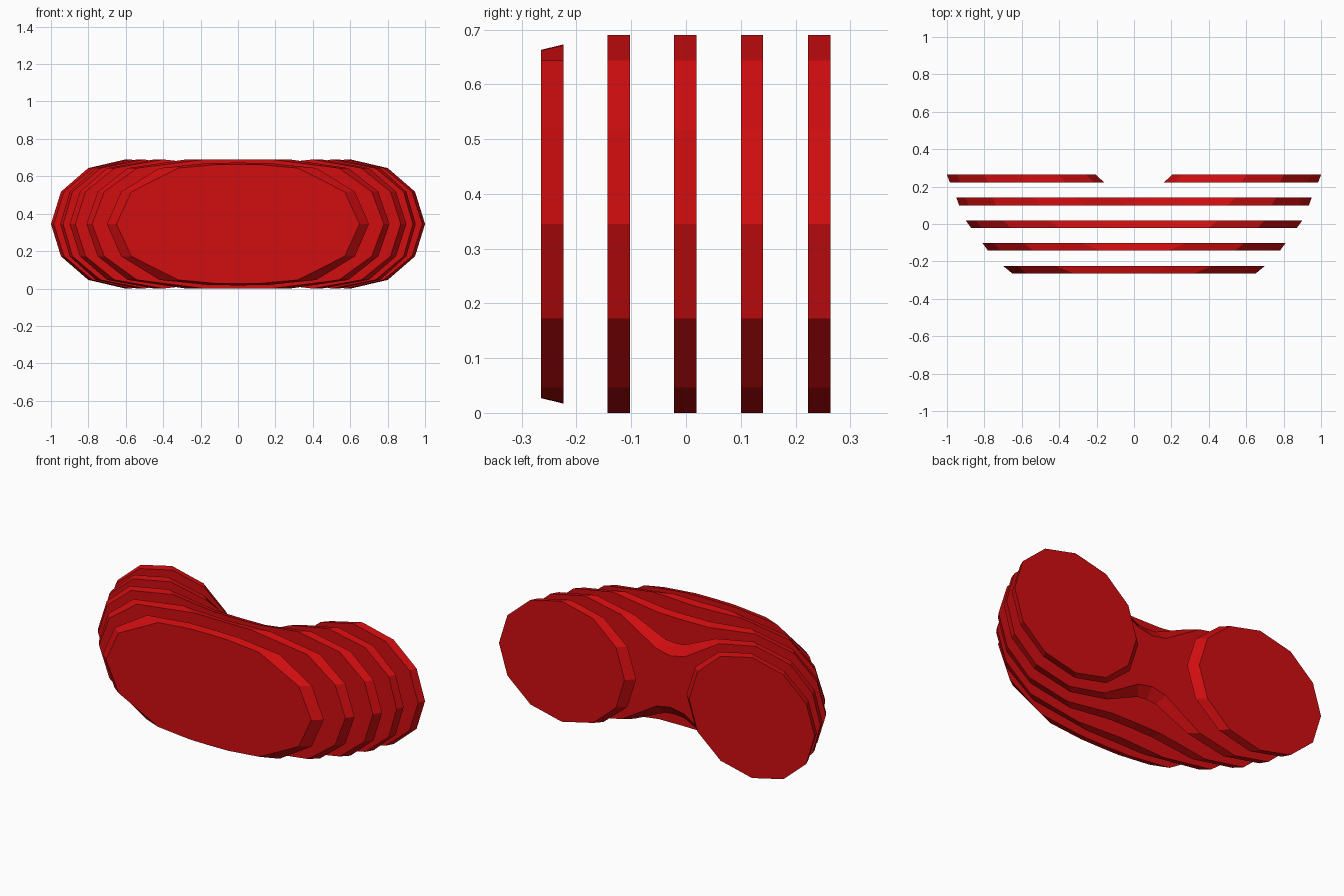
import bpy, bmesh, math

cube = bpy.data.objects.get("Cube")
if cube:
    bpy.data.objects.remove(cube, do_unlink=True)

MID = 0.345       # height of the tube axis, also the tube's half height
THICK = 0.041     # slice thickness
H1, H2 = MID * math.sin(math.radians(30)), MID * math.sin(math.radians(60))

red = bpy.data.materials.new("red")
red.use_nodes = True
red.diffuse_color = (0.64, 0.004, 0.005, 1)
red.node_tree.nodes["Principled BSDF"].inputs["Base Color"].default_value = red.diffuse_color


def make_slice(name, y, front, back):
    """Join a front and a back outline (lists of x, z) into a closed slab."""
    bm = bmesh.new()
    rings = [[bm.verts.new((x, yy, z)) for x, z in ring]
             for yy, ring in ((y, front), (y + THICK, back))]
    n = len(front)
    bm.faces.new(rings[0])
    bm.faces.new(rings[1])
    for i in range(n):
        j = (i + 1) % n
        bm.faces.new((rings[0][i], rings[0][j], rings[1][j], rings[1][i]))
    bmesh.ops.recalc_face_normals(bm, faces=bm.faces)
    mesh = bpy.data.meshes.new(name)
    bm.to_mesh(mesh)
    bm.free()
    mesh.materials.append(red)
    obj = bpy.data.objects.new(name, mesh)
    bpy.context.collection.objects.link(obj)


def full_outline(quarter):
    """Mirror a quarter outline, running from top centre to the side tip."""
    right = quarter + [(x, -z) for x, z in quarter[-2::-1]]
    left = [(-x, z) for x, z in right[-2:0:-1]]
    return [(x, z + MID) for x, z in right + left]


def disc_outline(inner, outer):
    """Twelve-sided section of one tube arm."""
    c, r = (inner + outer) / 2, (outer - inner) / 2
    angles = [math.radians(30 * k) for k in range(12)]
    return [(c + r * math.cos(a), MID + MID * math.sin(a)) for a in angles]


# Slices through the bend: name, front y, then front and back quarter outlines
slices = [
    ("front_slice", -0.265,
     [(0, 0.318), (0.12, 0.317), (0.32, H2), (0.57, H1), (0.65, 0)],
     [(0, 0.328), (0.16, 0.326), (0.42, H2), (0.625, H1), (0.70, 0)]),
    ("second_slice", -0.143,
     [(0, 0.344), (0.18, MID), (0.54, H2), (0.715, H1), (0.78, 0)],
     [(0, 0.334), (0.28, MID), (0.59, H2), (0.75, H1), (0.81, 0)]),
    ("middle_slice", -0.022,
     [(0, 0.315), (0.14, 0.317), (0.40, MID), (0.66, H2), (0.815, H1), (0.87, 0)],
     [(0, 0.303), (0.16, 0.305), (0.45, MID), (0.70, H2), (0.845, H1), (0.90, 0)]),
    ("fourth_slice", 0.1,
     [(0, 0.205), (0.06, 0.21), (0.26, H2), (0.50, MID), (0.735, H2), (0.885, H1), (0.935, 0)],
     [(0, 0.147), (0.09, 0.165), (0.31, H2), (0.54, MID), (0.76, H2), (0.90, H1), (0.95, 0)]),
]
for name, y, front, back in slices:
    make_slice(name, y, full_outline(front), full_outline(back))

# The rear slice cuts the two arms separately
for side, s in (("left", 1), ("right", -1)):
    make_slice(side + "_rear_disc", 0.223,
               [(s * x, z) for x, z in disc_outline(0.16, 0.985)],
               [(s * x, z) for x, z in disc_outline(0.205, 1.0)])
